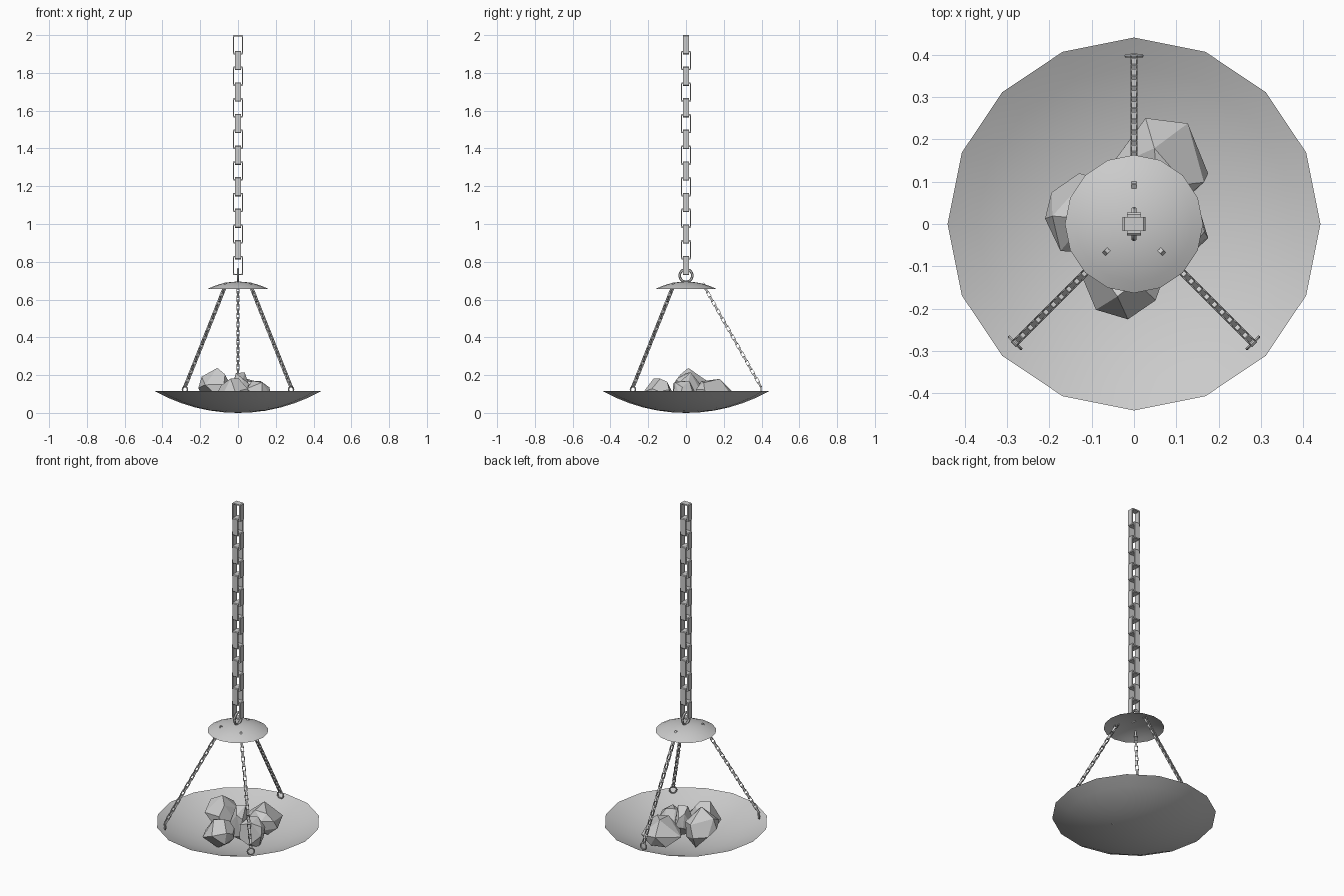
import bpy, bmesh, math, random
from mathutils import Vector, Matrix

if "Cube" in bpy.data.objects:
    bpy.data.objects.remove(bpy.data.objects["Cube"])


def finish(bm, name, smooth=None):
    bmesh.ops.recalc_face_normals(bm, faces=bm.faces[:])
    me = bpy.data.meshes.new(name)
    bm.to_mesh(me)
    bm.free()
    ob = bpy.data.objects.new(name, me)
    bpy.context.collection.objects.link(ob)
    if smooth:
        bpy.ops.object.select_all(action='DESELECT')
        ob.select_set(True)
        bpy.context.view_layer.objects.active = ob
        bpy.ops.object.shade_smooth_by_angle(angle=math.radians(smooth))
    return ob


def lathe(name, profile, n=16):
    """Spin an (r, z) profile whose two ends lie on the axis."""
    bm = bmesh.new()
    rings = []
    for r, z in profile:
        k = n if r > 1e-6 else 1
        rings.append([bm.verts.new((r * math.cos(i * math.tau / n), r * math.sin(i * math.tau / n), z))
                      for i in range(k)])
    for a, b in zip(rings, rings[1:]):
        for i in range(n):
            j = (i + 1) % n
            quad = [a[i % len(a)], a[j % len(a)], b[j % len(b)], b[i % len(b)]]
            bm.faces.new(list(dict.fromkeys(quad)))
    return finish(bm, name, 40)


def arc(radius, height, z0, sign, steps=6):
    """Spherical cap profile from axis to rim; sign -1 dips, +1 domes."""
    R = (radius ** 2 + height ** 2) / (2 * height)
    a = math.asin(radius / R)
    return [(R * math.sin(a * i / steps), z0 + sign * (R * math.cos(a * i / steps) - R + height))
            for i in range(steps + 1)]


def add_link(bm, mat, s=1.0):
    """Rectangular strap link: wide in x, strap depth in y, long in z."""
    def outline(w, h, c):
        return [(w - c, -h), (w, c - h), (w, h - c), (w - c, h), (c - w, h), (-w, h - c), (-w, c - h), (c - w, -h)]
    outer, inner = outline(.027, .051, .004), outline(.020, .044, .002)
    loops = [[bm.verts.new(mat @ Vector((x * s, d * s, z * s))) for x, z in o]
             for o, d in ((outer, -.017), (outer, .017), (inner, .017), (inner, -.017))]
    for a, b in zip(loops, loops[1:] + loops[:1]):
        for i in range(8):
            j = (i + 1) % 8
            bm.faces.new((a[i], a[j], b[j], b[i]))


def chain(name, start, end, count, s):
    bm = bmesh.new()
    d = end - start
    rot = d.to_track_quat('Z', 'Y').to_matrix().to_4x4() if abs(d.x) + abs(d.y) > 1e-6 else Matrix()
    for i in range(count):
        p = start.lerp(end, i / (count - 1))
        add_link(bm, Matrix.Translation(p) @ rot @ Matrix.Rotation(math.pi / 2 * (i % 2), 4, 'Z'), s)
    return finish(bm, name)


def ring(name, loc, yaw, major, minor):
    bpy.ops.mesh.primitive_torus_add(major_segments=14, minor_segments=6, major_radius=major, minor_radius=minor,
                                     location=loc, rotation=(math.pi / 2, 0, yaw))
    bpy.context.object.name = name
    bpy.ops.object.shade_smooth_by_angle(angle=math.radians(50))


def rock(name, lo, hi, seed):
    """Faceted boulder: hull of random points fitted to a box."""
    rnd = random.Random(seed)
    bm = bmesh.new()
    pts = []
    while len(pts) < 16:
        v = Vector((rnd.gauss(0, 1), rnd.gauss(0, 1), rnd.gauss(0, 1))).normalized()
        if all((v - p).length > .5 for p in pts):
            pts.append(v)
    for k in range(3):
        a, b = min(p[k] for p in pts), max(p[k] for p in pts)
        for p in pts:
            p[k] = lo[k] + (p[k] - a) / (b - a) * (hi[k] - lo[k])
    for p in pts:
        bm.verts.new(p)
    bmesh.ops.convex_hull(bm, input=bm.verts[:])
    bmesh.ops.dissolve_limit(bm, angle_limit=.3, verts=bm.verts[:], edges=bm.edges[:])
    finish(bm, name)


# Hanging bowl and the domed cap above it
lathe("bowl", arc(.44, .115, .115, -1) + arc(.44, .109, .115, -1)[-2::-1])
lathe("chain_cap", arc(.163, .04, .655, 1) + arc(.163, .036, .655, 1)[-2::-1])

# Main chain and the ring joining it to the cap
chain("main_chain", Vector((0, 0, 1.949)), Vector((0, 0, .78)), 15, 1.0)
ring("cap_ring", (0, 0, .727), math.pi / 2, .034, .007)

# Three support chains with rim eyelets
for i, deg in enumerate((90, 225, 315)):
    a = math.radians(deg)
    u = Vector((math.cos(a), math.sin(a), 0))
    chain(f"support_chain_{i + 1}", u * .39 + Vector((0, 0, .15)), u * .095 + Vector((0, 0, .672)), 24, .32)
    ring(f"rim_eyelet_{i + 1}", u * .397 + Vector((0, 0, .122)), a + math.pi / 2, .019, .004)

# Coals lying in the bowl
rock("coal_back", (-.06, .05, .015), (.175, .25, .18), 3)
rock("coal_left", (-.21, -.07, .015), (-.03, .12, .238), 8)
rock("coal_front", (-.12, -.225, .015), (.065, -.07, .182), 12)
rock("coal_right", (.04, -.08, .01), (.175, .06, .17), 21)
rock("coal_center", (-.04, -.05, .02), (.07, .08, .215), 30)
